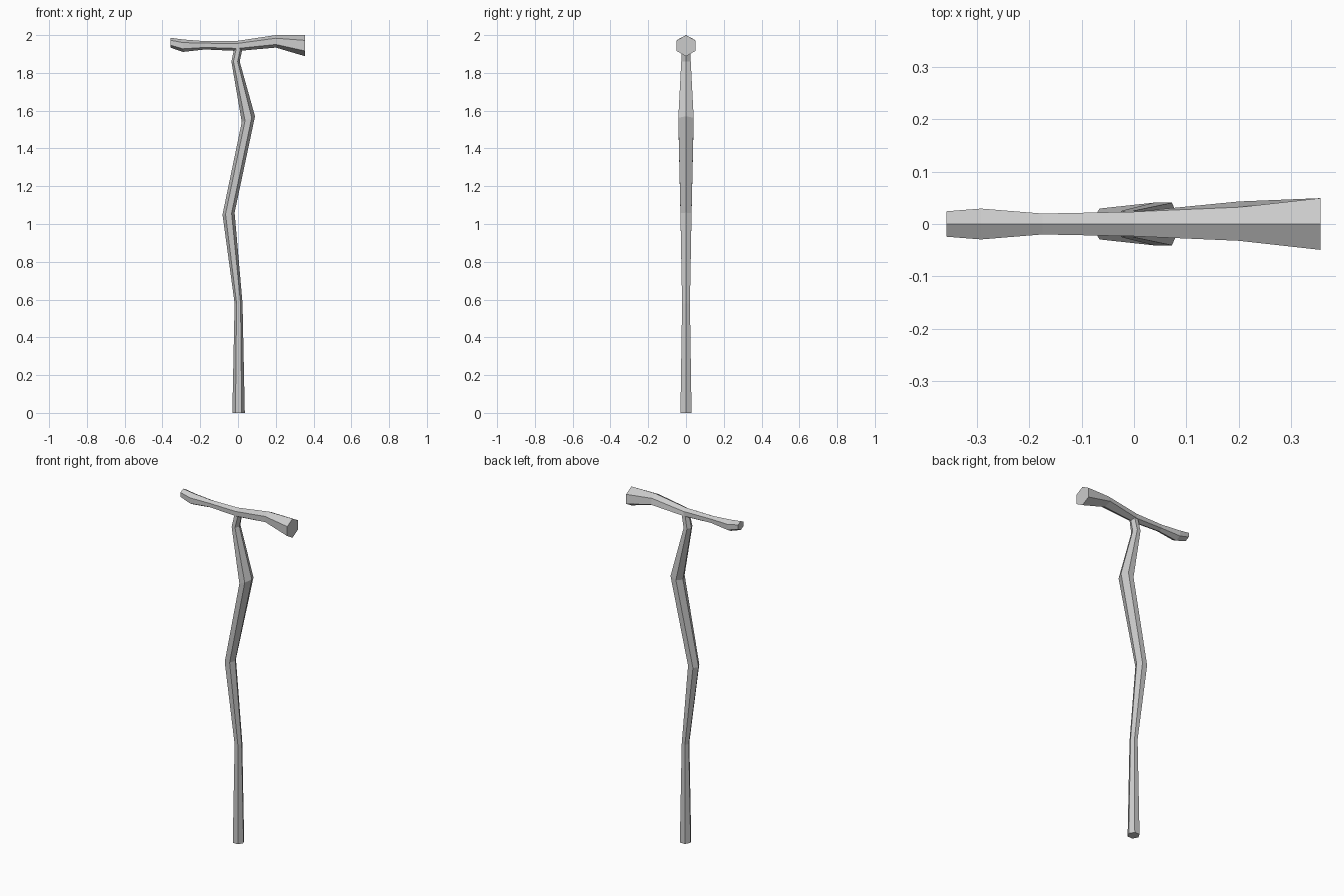
import bpy, bmesh
from math import sin, cos, pi

if "Cube" in bpy.data.objects:
    bpy.data.objects.remove(bpy.data.objects["Cube"])


def hex_tube(name, rings, place, tweak=None):
    """Loft six-sided rings into a closed flat-shaded tube."""
    bm = bmesh.new()
    loops = [[bm.verts.new(place(ring, i * pi / 3)) for i in range(6)] for ring in rings]
    for a, b in zip(loops, loops[1:]):
        for i in range(6):
            j = (i + 1) % 6
            bm.faces.new((a[i], a[j], b[j], b[i]))
    bm.faces.new(loops[0])
    bm.faces.new(loops[-1])
    if tweak:
        tweak(loops)
    bmesh.ops.recalc_face_normals(bm, faces=bm.faces)
    mesh = bpy.data.meshes.new(name)
    bm.to_mesh(mesh)
    bm.free()
    obj = bpy.data.objects.new(name, mesh)
    bpy.context.collection.objects.link(obj)
    return obj


# Crooked handle: z, centre x, radius in x, radius in y, tilt (rise across x)
handle_rings = [
    (0.00, 0.003, 0.033, 0.034, 0.0),
    (0.58, 0.003, 0.021, 0.024, 0.0),
    (1.055, -0.050, 0.032, 0.034, 0.005),
    (1.555, 0.055, 0.035, 0.047, 0.015),
    (1.86, -0.013, 0.022, 0.029, 0.0),
    (1.94, 0.004, 0.021, 0.024, -0.005),
]


def place_handle(ring, a):
    z, cx, rx, ry, tilt = ring
    return (cx + rx * cos(a), ry * sin(a), z + tilt * cos(a))


hex_tube("handle", handle_rings, place_handle)

# Crossbar head: x, centre z, radius in z, radius in y
head_rings = [
    (-0.358, 1.960, 0.026, 0.028),
    (-0.292, 1.944, 0.033, 0.034),
    (-0.175, 1.946, 0.022, 0.023),
    (0.000, 1.943, 0.027, 0.027),
    (0.200, 1.967, 0.033, 0.037),
    (0.356, 1.944, 0.056, 0.057),
]


def place_head(ring, a):
    x, cz, rz, ry = ring
    return (x, ry * sin(a), cz + rz * cos(a))


def bulge_back(loops):
    # Slight swelling low on the back of the head
    loops[4][2].co.y = 0.043


hex_tube("head", head_rings, place_head, bulge_back)
